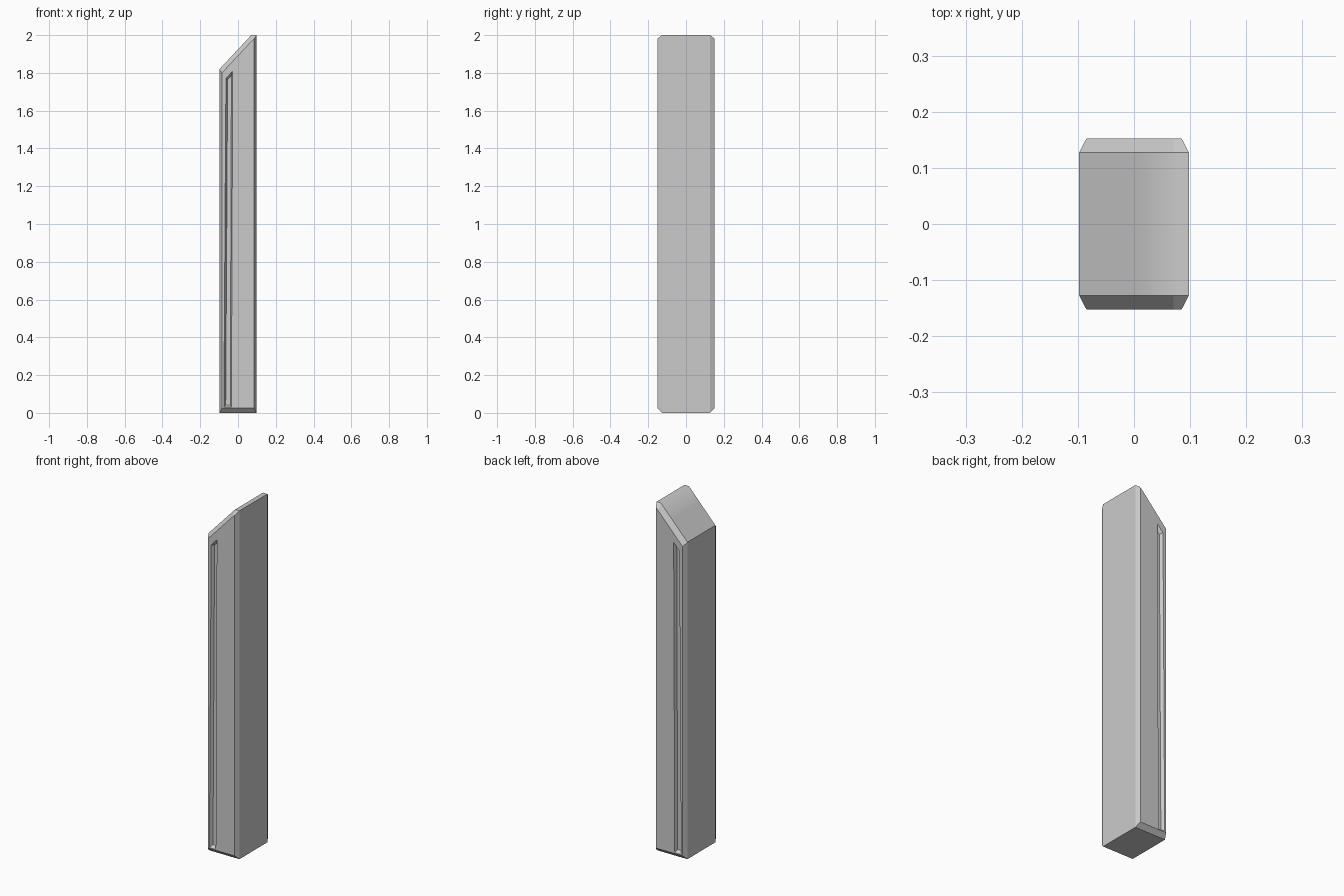
import bpy
import bmesh

if "Cube" in bpy.data.objects:
    bpy.data.objects.remove(bpy.data.objects["Cube"])

# Profiles in the x-z plane, same corner order in each pair
OUTER = [(-.098, 0), (.098, 0), (.098, 2), (.07, 2), (0, 1.925), (-.098, 1.82)]
INNER = [(-.085, .025), (.085, .025), (.085, 1.98), (.07, 1.966), (0, 1.891), (-.085, 1.80)]
SLOT_RIM = [(-.075, .03), (-.035, .03), (-.028, 1.81), (-.064, 1.77)]
SLOT_FLOOR = [(-.065, .043), (-.041, .043), (-.035, 1.785), (-.055, 1.765)]
SIDE_Y, FACE_Y, FLOOR_Y = .127, .152, .134

bm = bmesh.new()


def ring(points, y):
    return [bm.verts.new((x, y, z)) for x, z in points]


def bridge(a, b):
    n = len(a)
    return [bm.faces.new((a[i], a[(i + 1) % n], b[(i + 1) % n], b[i])) for i in range(n)]


def loop_edges(loop):
    return [bm.edges.get((loop[i], loop[i - 1])) for i in range(len(loop))]


# Post body, with the sloping top shaded smooth into its flat tip
front, back = ring(OUTER, -SIDE_Y), ring(OUTER, SIDE_Y)
for face in bridge(front, back)[2:5]:
    face.smooth = True

# Bevelled border, front or back panel, and recessed slot on each end
for s, body in ((-1, front), (1, back)):
    panel = ring(INNER, s * FACE_Y)
    rim = ring(SLOT_RIM, s * FACE_Y)
    floor = ring(SLOT_FLOOR, s * FLOOR_Y)
    bridge(body, panel)
    bridge(rim, floor)
    bm.faces.new(floor)
    bmesh.ops.triangle_fill(bm, use_beauty=True, normal=(0, s, 0),
                            edges=loop_edges(panel) + loop_edges(rim))

bmesh.ops.recalc_face_normals(bm, faces=bm.faces[:])
mesh = bpy.data.meshes.new("slanted_post")
bm.to_mesh(mesh)
bm.free()
bpy.context.collection.objects.link(bpy.data.objects.new("slanted_post", mesh))
